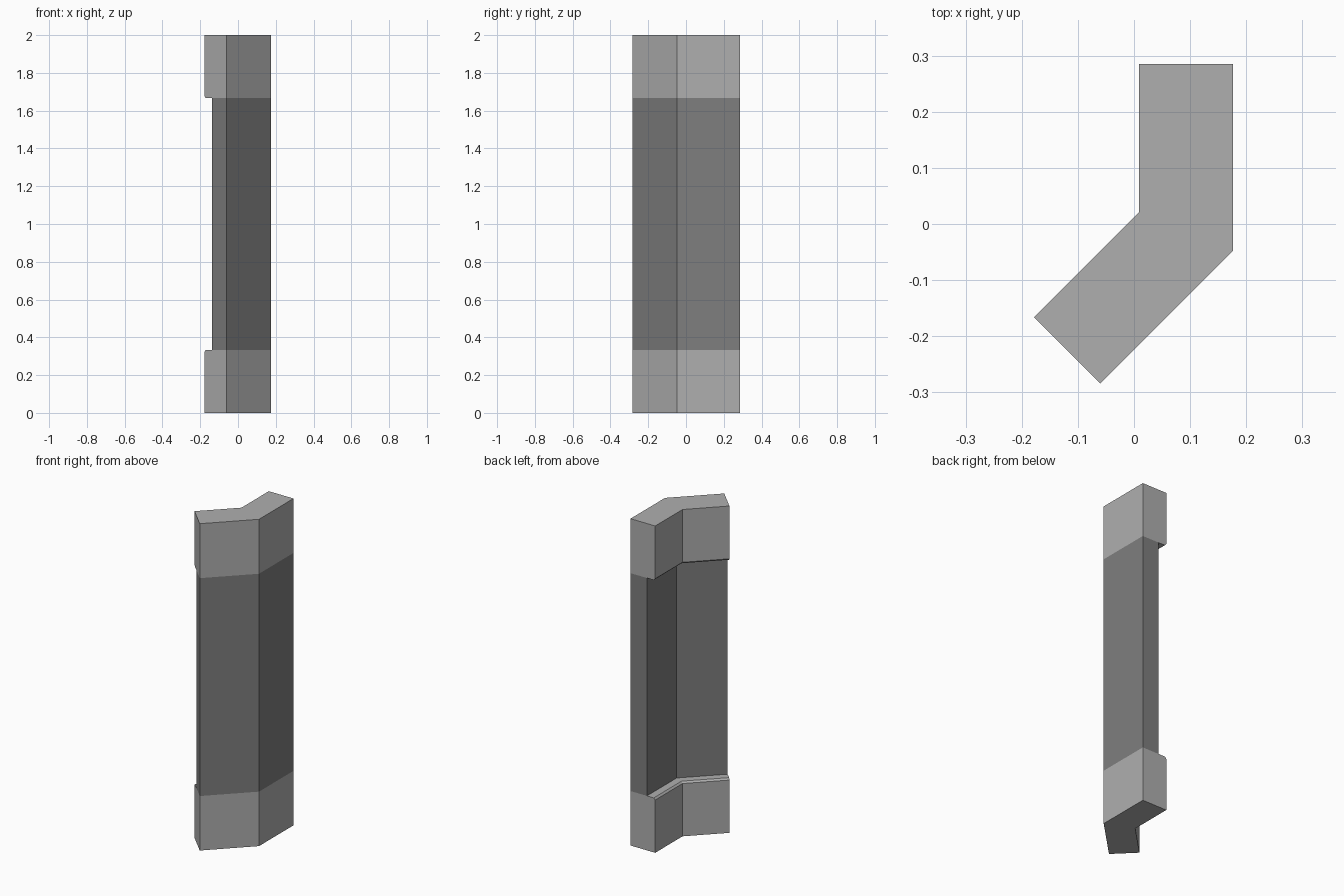
import bpy, bmesh
from mathutils import Vector

if "Cube" in bpy.data.objects:
    bpy.data.objects.remove(bpy.data.objects["Cube"])

# Plan: three mitred stations of the bent column, outer edge -> inner edge
stations = [((0.176, 0.285), (0.009, 0.285)),
            ((0.176, -0.048), (0.009, 0.021)),
            ((-0.06, -0.284), (-0.178, -0.166))]

# Cross-section: (fraction of thickness, height), lower half mirrored to the top
half = [(0, 1/3), (0, 0), (1, 0), (1, 0.323), (0.94, 1/3), (2/3, 1/3)]
profile = half + [(f, 2 - z) for f, z in reversed(half)]
n = len(profile)
shaft_edges = {5, 11}
end_panels = [((0, 1, 2, 3, 4, 5), 0), ((0, 5, 6, 11), 1), ((6, 7, 8, 9, 10, 11), 0)]

# Sweep the cross-section along the stations
bm = bmesh.new()
rings = []
for outer, inner in stations:
    a, b = Vector(outer), Vector(inner)
    rings.append([bm.verts.new((*a.lerp(b, f), z)) for f, z in profile])
for r0, r1 in zip(rings, rings[1:]):
    for i in range(n):
        j = (i + 1) % n
        face = bm.faces.new((r0[i], r0[j], r1[j], r1[i]))
        face.material_index = int(i in shaft_edges)

# Close both ends, split into base, shaft and top block
for ring in (rings[0], rings[-1]):
    for ids, mat in end_panels:
        bm.faces.new([ring[i] for i in ids]).material_index = mat
bmesh.ops.recalc_face_normals(bm, faces=bm.faces)

mesh = bpy.data.meshes.new("corner_column")
bm.to_mesh(mesh)
bm.free()
column = bpy.data.objects.new("corner_column", mesh)
bpy.context.collection.objects.link(column)

# Lighter blocks, darker shaft
for name, v in (("block_grey", 0.43), ("shaft_grey", 0.21)):
    m = bpy.data.materials.new(name)
    m.diffuse_color = (v, v, v, 1)
    m.use_nodes = True
    m.node_tree.nodes["Principled BSDF"].inputs["Base Color"].default_value = m.diffuse_color
    mesh.materials.append(m)
